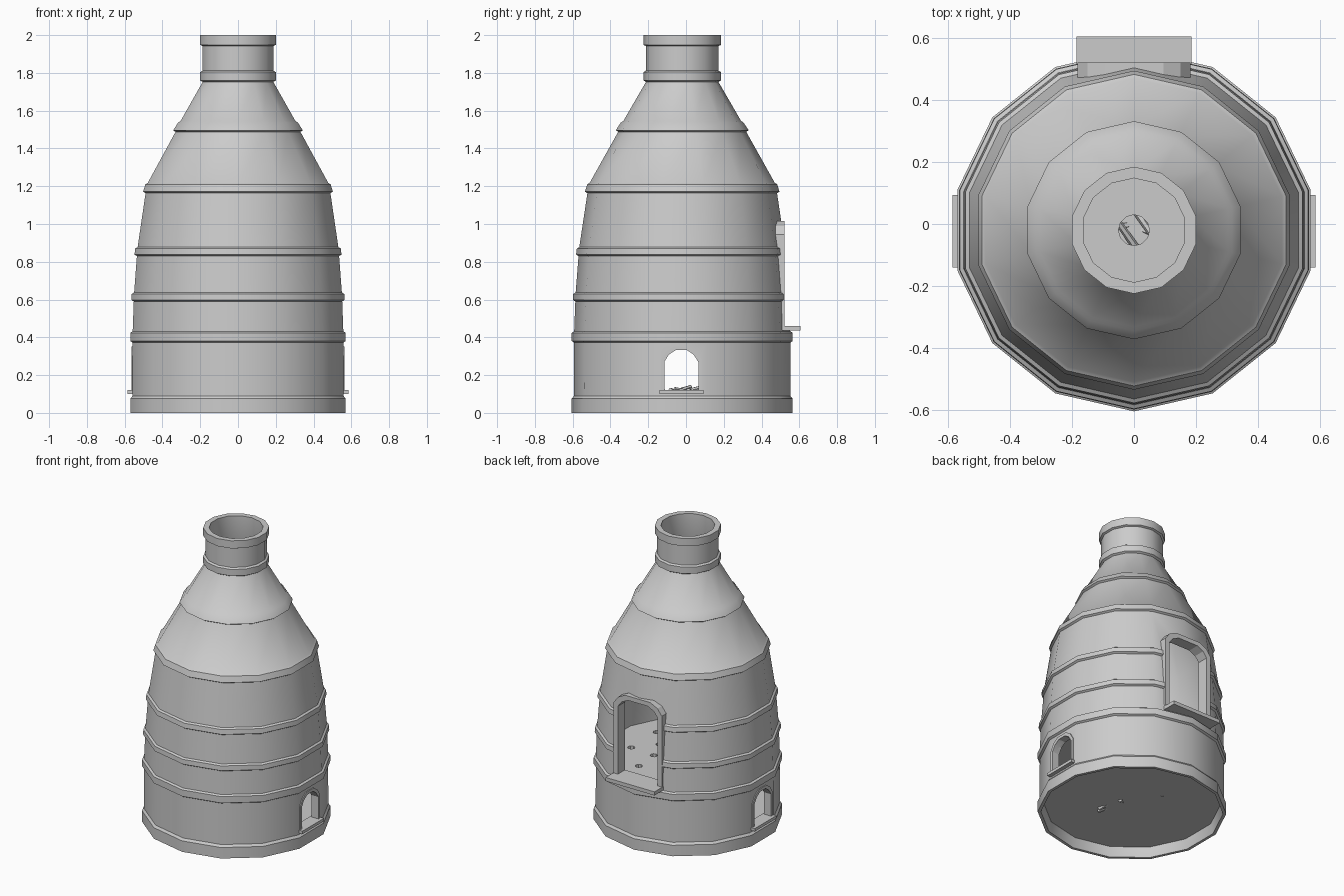
import bpy, bmesh, math, random
from mathutils import Matrix, Vector

if "Cube" in bpy.data.objects:
    bpy.data.objects.remove(bpy.data.objects["Cube"])

N, CY = 14, -0.02          # sides of the kiln, y of its axis


def finish(bm, name, smooth=False):
    bmesh.ops.recalc_face_normals(bm, faces=bm.faces)
    me = bpy.data.meshes.new(name)
    bm.to_mesh(me)
    bm.free()
    ob = bpy.data.objects.new(name, me)
    bpy.context.collection.objects.link(ob)
    if smooth:
        shade(ob)
    return ob


def activate(ob):
    bpy.ops.object.select_all(action='DESELECT')
    ob.select_set(True)
    bpy.context.view_layer.objects.active = ob


def shade(ob):
    activate(ob)
    bpy.ops.object.shade_smooth_by_angle(angle=math.radians(30))


def circle(r, n=N, cx=0.0, cy=CY):
    return [(cx + r * math.sin(2 * math.pi * i / n), cy - r * math.cos(2 * math.pi * i / n))
            for i in range(n)]


def lathe(name, profile):
    # closed (radius, z) loop revolved about the kiln axis
    bm = bmesh.new()
    rings = [[bm.verts.new((x, y, z)) for x, y in circle(r)] for r, z in profile]
    for a, b in zip(rings, rings[1:] + rings[:1]):
        for i in range(N):
            j = (i + 1) % N
            bm.faces.new((a[i], a[j], b[j], b[i]))
    return finish(bm, name)


def place(axis, u, v, d):
    return {'x': (d, u, v), 'y': (u, d, v), 'z': (u, v, d)}[axis]


def prism(name, pts, axis, d0, d1, inner=None):
    # outline extruded along an axis; with an inner outline it becomes a frame
    bm = bmesh.new()
    loops = [[bm.verts.new(place(axis, u, v, d)) for u, v in p]
             for p in ([pts] if inner is None else [pts, inner]) for d in (d0, d1)]
    n = len(pts)
    if inner is None:
        pairs = [(0, 1)]
        bm.faces.new(loops[0])
        bm.faces.new(loops[1])
    else:
        pairs = [(0, 1), (1, 3), (3, 2), (2, 0)]
    for a, b in pairs:
        for i in range(n):
            j = (i + 1) % n
            bm.faces.new((loops[a][i], loops[a][j], loops[b][j], loops[b][i]))
    return finish(bm, name)


def box(name, x0, x1, y0, y1, z0, z1):
    return prism(name, [(x0, y0), (x1, y0), (x1, y1), (x0, y1)], 'z', z0, z1)


def cut(ob, cutters):
    for c in cutters:
        m = ob.modifiers.new("cut", 'BOOLEAN')
        m.operation, m.solver, m.object = 'DIFFERENCE', 'EXACT', c
        activate(ob)
        bpy.ops.object.modifier_apply(modifier=m.name)
        bpy.data.objects.remove(c)


def arch(c, half, bottom, spring, top, flat):
    # door outline: straight jambs, faceted head
    mid = (half + flat) / 2 + half * 0.06
    zm = spring + (top - spring) * 0.62
    right = [(half, bottom), (half, spring), (mid, zm), (flat, top)]
    return [(c + u, v) for u, v in right] + [(c - u, v) for u, v in reversed(right)]


# kiln shell: banded outside, plain inside
def band(r0, z0, r1, z1, b=0.008):
    return [(r0 - 0.013, z0), (r0, z0 + b), (r1, z1 - b), (r1 - 0.013, z1)]


profile = [(0.585, 0.0), (0.585, 0.075), (0.573, 0.09)]
for args in [(0.585, 0.372, 0.585, 0.432), (0.579, 0.59, 0.577, 0.638),
             (0.562, 0.83, 0.558, 0.878), (0.515, 1.163, 0.503, 1.218),
             (0.352, 1.488, 0.325, 1.545), (0.205, 1.752, 0.205, 1.812)]:
    profile += band(*args)
profile += [(0.192, 1.942), (0.205, 1.948), (0.205, 2.0), (0.168, 2.0), (0.168, 1.76),
            (0.3, 1.5), (0.462, 1.18), (0.51, 0.85), (0.53, 0.44), (0.545, 0.08), (0.565, 0.0)]
shell = lathe("kiln_shell", profile)

door_out = arch(0, 0.182, 0.44, 0.945, 1.015, 0.095)
door_in = arch(0, 0.15, 0.46, 0.925, 0.985, 0.075)
vent_out = arch(CY - 0.005, 0.107, 0.105, 0.28, 0.352, 0.04)
vent_in = arch(CY - 0.005, 0.09, 0.12, 0.27, 0.332, 0.03)
cut(shell, [prism("door_cutter", door_out, 'y', 0.3, 0.8),
            prism("vent_cutter", vent_in, 'x', -0.8, 0.8)])
shade(shell)

# loading door at the back
prism("door_frame", door_out, 'y', 0.445, 0.522, door_in)
box("door_sill", -0.185, 0.185, 0.46, 0.605, 0.435, 0.46)

# stoke holes on both sides
for s, side in ((-1, "left"), (1, "right")):
    prism(side + "_stoke_frame", vent_out, 'x', s * 0.51, s * 0.564, vent_in)
    box(side + "_stoke_sill", s * 0.5, s * 0.586, CY - 0.12, CY + 0.113, 0.1, 0.12)

# perforated firing floor
floor = prism("firing_floor", circle(0.54), 'z', 0.405, 0.44)
holes = [prism("hole", circle(0.05, 12), 'z', 0.3, 0.6)]
for r, off in ((0.215, 0.0), (0.36, 22.5)):
    for k in range(8):
        a = math.radians(off + 45 * k)
        holes.append(prism("hole", circle(0.023, 8, r * math.cos(a), CY + r * math.sin(a)),
                           'z', 0.3, 0.6))
cut(floor, holes)

# fire pit floor
prism("pit_floor", circle(0.552), 'z', 0.065, 0.1)

# firewood heaped in the pit, some ends poking through the floor
random.seed(4)
for k in range(8):
    bm = bmesh.new()
    length = random.uniform(0.2, 0.32)
    bmesh.ops.create_cone(bm, cap_ends=True, segments=6, radius1=0.014, radius2=0.011, depth=length)
    a = k * 2.4 + random.uniform(-0.3, 0.3)
    pos = Vector((0.08 * math.cos(a), CY + 0.08 * math.sin(a), 0.1))
    rot = Matrix.Rotation(a * 1.7, 4, 'Z') @ Matrix.Rotation(math.radians(90 - random.uniform(8, 16)), 4, 'Y')
    bm.transform(Matrix.Translation(pos) @ rot)
    finish(bm, "firewood_%d" % (k + 1))
